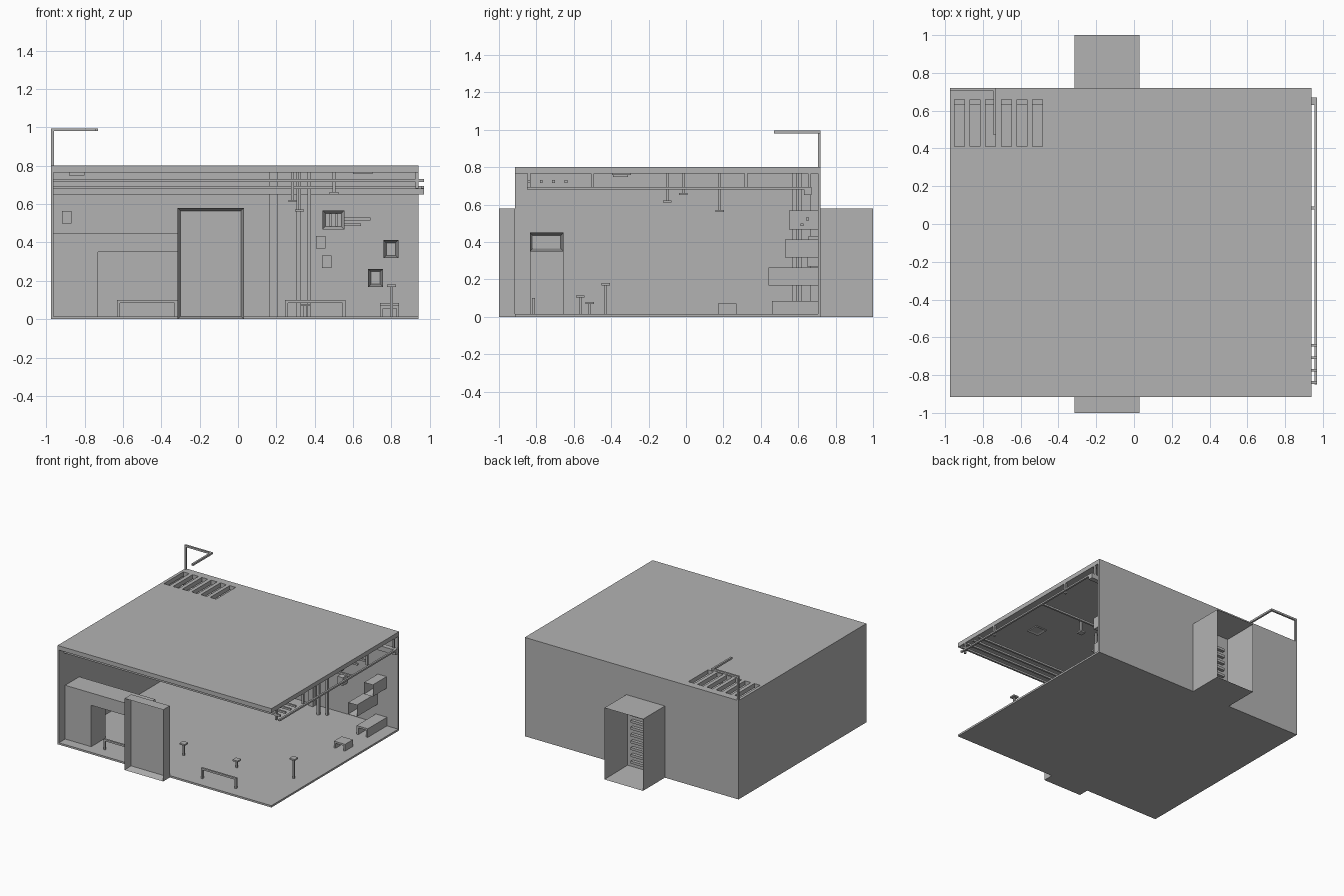
import bpy
import bmesh
from mathutils import Vector

default_cube = bpy.data.objects.get("Cube")
if default_cube:
    bpy.data.objects.remove(default_cube, do_unlink=True)

# One plain material for the whole room
grey = bpy.data.materials.new("plain grey")
grey.use_nodes = True
grey.diffuse_color = (.45, .45, .45, 1)
grey.node_tree.nodes["Principled BSDF"].inputs["Base Color"].default_value = grey.diffuse_color

# Shared limits of the room
LEFT, RIGHT, FRONT, BACK, ROOF = -.975, .94, -.915, .72, .8
FLOOR, CEILING, INNER_LEFT, INNER_BACK = .015, .765, -.963, .706
DOOR_LEFT, DOOR_RIGHT, DOOR_TOP = -.315, .03, .58
OUTER_FRONT, OUTER_BACK = -1, 1
BAR = .015


def box(name, x_range, y_range, z_range, open_side=None, rim=BAR, depth=0):
    """Box between limits; one side can be hollowed out, leaving a rim."""
    limits = (x_range, y_range, z_range)
    low = Vector([min(r) for r in limits])
    high = Vector([max(r) for r in limits])
    bm = bmesh.new()
    bmesh.ops.create_cube(bm, size=1)
    for vert in bm.verts:
        for axis in range(3):
            vert.co[axis] = high[axis] if vert.co[axis] > 0 else low[axis]
    bm.normal_update()
    if open_side:
        direction = Vector(open_side)
        face = max(bm.faces, key=lambda f: f.normal.dot(direction))
        bmesh.ops.inset_region(bm, faces=[face], thickness=rim, use_even_offset=True)
        for vert in face.verts:
            vert.co -= direction * depth
    mesh = bpy.data.meshes.new(name)
    bm.to_mesh(mesh)
    bm.free()
    mesh.materials.append(grey)
    obj = bpy.data.objects.new(name, mesh)
    bpy.context.collection.objects.link(obj)
    return obj


def around(center, width):
    return (center - width / 2, center + width / 2)


TO_FRONT, TO_BACK, TO_RIGHT = (0, -1, 0), (0, 1, 0), (1, 0, 0)

# Shell, open at the front and right
box("floor", (LEFT, RIGHT), (FRONT, BACK), (0, FLOOR))
box("left_wall", (LEFT, INNER_LEFT), (FRONT, BACK), (FLOOR, CEILING))
box("back_wall", (INNER_LEFT, RIGHT), (INNER_BACK, BACK), (FLOOR, CEILING))

# Roof with a row of through slots near the back left corner
roof = box("roof", (LEFT, RIGHT), (FRONT, BACK), (CEILING, ROOF))
for i in range(6):
    slot = box("roof_slot_cutter", around(-.925 + i * .083, .053), (.41, .66), (.7, .9))
    slot.hide_render = True
    slot.hide_viewport = True
    slot.display_type = "WIRE"
    cut = roof.modifiers.new("slot", "BOOLEAN")
    cut.operation = "DIFFERENCE"
    cut.solver = "EXACT"
    cut.object = slot

# Front door box and rear passage with a ladder
box("front_door", (DOOR_LEFT, DOOR_RIGHT), (OUTER_FRONT, FRONT), (0, DOOR_TOP),
    TO_FRONT, depth=.06)
box("rear_passage", (DOOR_LEFT, DOOR_RIGHT), (BACK, OUTER_BACK), (0, DOOR_TOP),
    TO_BACK, depth=.275)
for i in range(8):
    box("ladder_rung", (-.25, -.03), (BACK, BACK + .03), around(.06 + i * .055, .02))

# Bent rod above the roof
ROD_END, ROD_TOP = -.73, .995
box("rod_post", (LEFT, LEFT + BAR), (BACK - BAR, BACK), (ROOF, ROD_TOP))
box("rod_arm", (LEFT, ROD_END), (BACK - BAR, BACK), (ROD_TOP - BAR, ROD_TOP))
box("rod_tip", (ROD_END - BAR, ROD_END), (.47, BACK), (ROD_TOP - BAR, ROD_TOP))

# Counter: solid leg with a hollow arm
counter_depth = (-.835, -.655)
box("counter_leg", (INNER_LEFT, -.73), counter_depth, (FLOOR, .35))
box("counter_arm", (INNER_LEFT, -.28), counter_depth, (.35, .45), TO_RIGHT, depth=.4)

# Low hand rails near the front
for start in (-.63, .245):
    end = start + .315
    depth_range = around(-.815, BAR)
    for x in (start, end - BAR):
        box("rail_post", (x, x + BAR), depth_range, (FLOOR, .1))
    box("rail_bar", (start, end), depth_range, (.1 - BAR, .1))


def capped_pole(name, x, y, base, tip):
    """Thin square pole with a flat cap at its tip."""
    inward = -.012 if tip > base else .012
    box(name + "_stem", around(x, BAR), around(y, BAR), (base, tip))
    box(name + "_cap", around(x, .046), around(y, .046), (tip + inward, tip))


for x, y, tip in ((-.09, -.565, .115), (.35, -.515, .08), (.8, -.43, .18)):
    capped_pole("floor_pole", x, y, FLOOR, tip)
for x, y, tip in ((.285, -.1, .61), (.32, .18, .56), (.5, -.015, .65)):
    capped_pole("hanging_pole", x, y, CEILING, tip)

# Benches made of a seat and two side panels
for name, y_range, top in (("small_bench", (.17, .27), .07),
                           ("long_bench", (.46, INNER_BACK), .085)):
    seat_left, seat_right = around(.79, .1)
    box(name + "_seat", (seat_left, seat_right), y_range, (top - BAR, top))
    for x in (seat_left, seat_right - BAR):
        box(name + "_side", (x, x + BAR), y_range, (FLOOR, top - BAR))

# Hollow boxes projecting from the back wall
for x, z, front in ((.797, .365, .53), (.717, .215, .44)):
    box("wall_shelf", around(x, .078), (front, INNER_BACK), around(z, .095),
        TO_FRONT, depth=.14)

# Vent box with slats and two small pipes
vent_front, vent_right = .55, .555
box("vent_box", (.44, vent_right), (vent_front, INNER_BACK), around(.517, .1),
    TO_FRONT, depth=.03)
for i in range(2):
    box("vent_slat", around(.483 + i * .03, .01), (vent_front, vent_front + .03), around(.517, .07))
box("upper_vent_pipe", (vent_right, .69), around(.65, BAR), around(.523, BAR))
box("lower_vent_pipe", (vent_right, .64), around(.62, BAR), around(.492, BAR))

# Small switch boxes on the back wall
for x, z, reach in ((.432, .4, .05), (.462, .3, .06), (-.893, .53, .015)):
    box("switch_box", around(x, .05), (INNER_BACK - reach, INNER_BACK), around(z, .065))

# Vertical ducts near the back wall
for name, x, y, width in (("wide_duct", .185, .685, .04),
                          ("left_pipe", .315, .58, .02),
                          ("right_pipe", .372, .61, .018)):
    box(name, around(x, width), around(y, width), (FLOOR, CEILING))

# Rails under the ceiling, joined outside the right side
RAIL_RIGHT = .97
for i in range(4):
    box("front_ceiling_rail", (INNER_LEFT, RAIL_RIGHT), around(-.84 + i * .066, BAR), (.715, .73))
box("middle_ceiling_rail", (INNER_LEFT, RAIL_RIGHT), around(.085, BAR), around(.687, BAR))
box("back_ceiling_rail", (INNER_LEFT, RAIL_RIGHT), (.63, .67), (.65, .69))
box("side_ceiling_rail", (RAIL_RIGHT - BAR, RAIL_RIGHT), (-.85, .67), (.68, .693))
for y in (-.84, -.5, .32, .66):
    box("rail_bracket", (RIGHT - BAR, RIGHT), around(y, BAR), (.68, CEILING))

# Ceiling fittings
box("ceiling_light", around(-.84, .08), around(-.35, .08), (.748, CEILING))
box("ceiling_frame", around(.65, .1), around(-.345, .1), (CEILING - .008, CEILING),
    (0, 0, -1), depth=.006)
